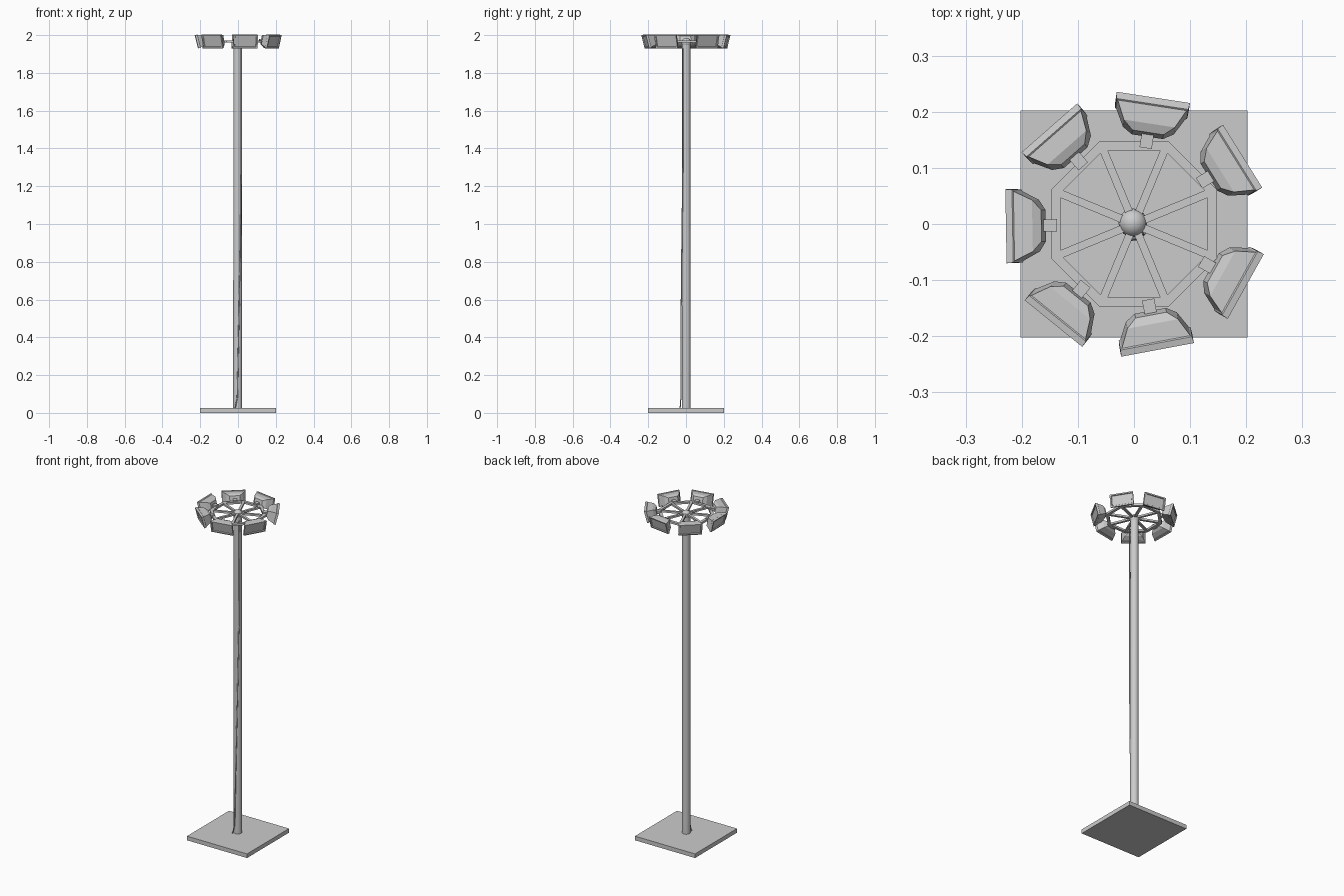
import bpy, bmesh
from math import sin, cos, pi, radians
from mathutils import Matrix, Vector

if "Cube" in bpy.data.objects:
    bpy.data.objects.remove(bpy.data.objects["Cube"])


def make(name, bm, smooth=False):
    bmesh.ops.recalc_face_normals(bm, faces=bm.faces[:])
    me = bpy.data.meshes.new(name)
    bm.to_mesh(me)
    bm.free()
    ob = bpy.data.objects.new(name, me)
    bpy.context.collection.objects.link(ob)
    if smooth:
        bpy.ops.object.select_all(action='DESELECT')
        ob.select_set(True)
        bpy.context.view_layer.objects.active = ob
        bpy.ops.object.shade_smooth_by_angle(angle=radians(40))
    return ob


def box(bm, size, loc, rot=0.0):
    m = Matrix.Rotation(rot, 4, 'Z') @ Matrix.Translation(loc) @ Matrix.Diagonal((*size, 1))
    bmesh.ops.create_cube(bm, size=1, matrix=m)


def bridge(bm, a, b):
    n = len(a)
    for i in range(n):
        bm.faces.new((a[i], a[(i + 1) % n], b[(i + 1) % n], b[i]))


# Square base plate
bm = bmesh.new()
box(bm, (0.404, 0.404, 0.025), (0, 0, 0.0125))
make("base_plate", bm)

# Round pole and ball cap
bm = bmesh.new()
bmesh.ops.create_cone(bm, cap_ends=True, segments=32, radius1=0.0235, radius2=0.0225,
                      depth=1.94, matrix=Matrix.Translation((-0.002, 0.001, 0.99)))
make("pole", bm, True)
bm = bmesh.new()
bmesh.ops.create_uvsphere(bm, u_segments=32, v_segments=16, radius=0.0255,
                          matrix=Matrix.Translation((-0.002, 0.002, 1.96)))
make("pole_cap", bm, True)

# Octagonal carrier ring
RING_Z = 1.966
bm = bmesh.new()
loops = []
for r, z in ((0.160, -0.006), (0.160, 0.006), (0.142, 0.006), (0.142, -0.006)):
    loops.append([bm.verts.new((r * cos(pi / 8 + i * pi / 4), r * sin(pi / 8 + i * pi / 4), RING_Z + z))
                  for i in range(8)])
for k in range(4):
    bridge(bm, loops[k], loops[(k + 1) % 4])
make("carrier_ring", bm)

# Spokes to the ring corners
bm = bmesh.new()
for i in range(8):
    box(bm, (0.14, 0.014, 0.011), (0.08, 0, RING_Z), pi / 8 + i * pi / 4)
make("ring_spokes", bm)


# Floodlights: lofted housing tilted downwards, with a recessed lens and a bracket
TILT = radians(14)
SECTIONS = ((0.005, 0.056, 0.027), (0, 0.058, 0.029), (0, 0.066, 0.036), (0.012, 0.065, 0.0355),
            (0.014, 0.062, 0.033), (0.046, 0.046, 0.026), (0.060, 0.028, 0.016))


def floodlight(index, angle):
    bm = bmesh.new()
    axis = Vector((cos(TILT), 0, -sin(TILT)))
    up = Vector((sin(TILT), 0, cos(TILT)))
    side = Vector((0, 1, 0))
    centre = Vector((0.2195, 0, 1.965))
    loops = []
    for depth, hw, hh in SECTIONS:
        loops.append([bm.verts.new(centre - axis * depth + side * hw * sx + up * hh * sz)
                      for sx, sz in ((-1, -1), (1, -1), (1, 1), (-1, 1))])
    for a, b in zip(loops, loops[1:]):
        bridge(bm, a, b)
    bm.faces.new(loops[0])
    bm.faces.new(loops[-1])
    box(bm, (0.034, 0.022, 0.018), (0.154, 0, 1.971))
    ob = make(f"floodlight_{index}", bm)
    ob.rotation_euler.z = radians(angle)


for n, a in enumerate((181, 131.3, 81.3, 32, -29.2, -79.4, -129)):
    floodlight(n + 1, a)

# Power cable running up the front of the pole
cu = bpy.data.curves.new("power_cable", 'CURVE')
cu.dimensions = '3D'
cu.bevel_depth = 0.003
cu.bevel_resolution = 1
cu.use_fill_caps = True
path = ((-0.015, -0.031, 0.027), (-0.004, -0.027, 0.08), (0.005, -0.026, 0.5),
        (0.013, -0.022, 0.9), (0.018, -0.017, 1.3), (0.019, -0.015, 1.93))
sp = cu.splines.new('POLY')
sp.points.add(len(path) - 1)
for p, co in zip(sp.points, path):
    p.co = (*co, 1)
bpy.context.collection.objects.link(bpy.data.objects.new("power_cable", cu))
